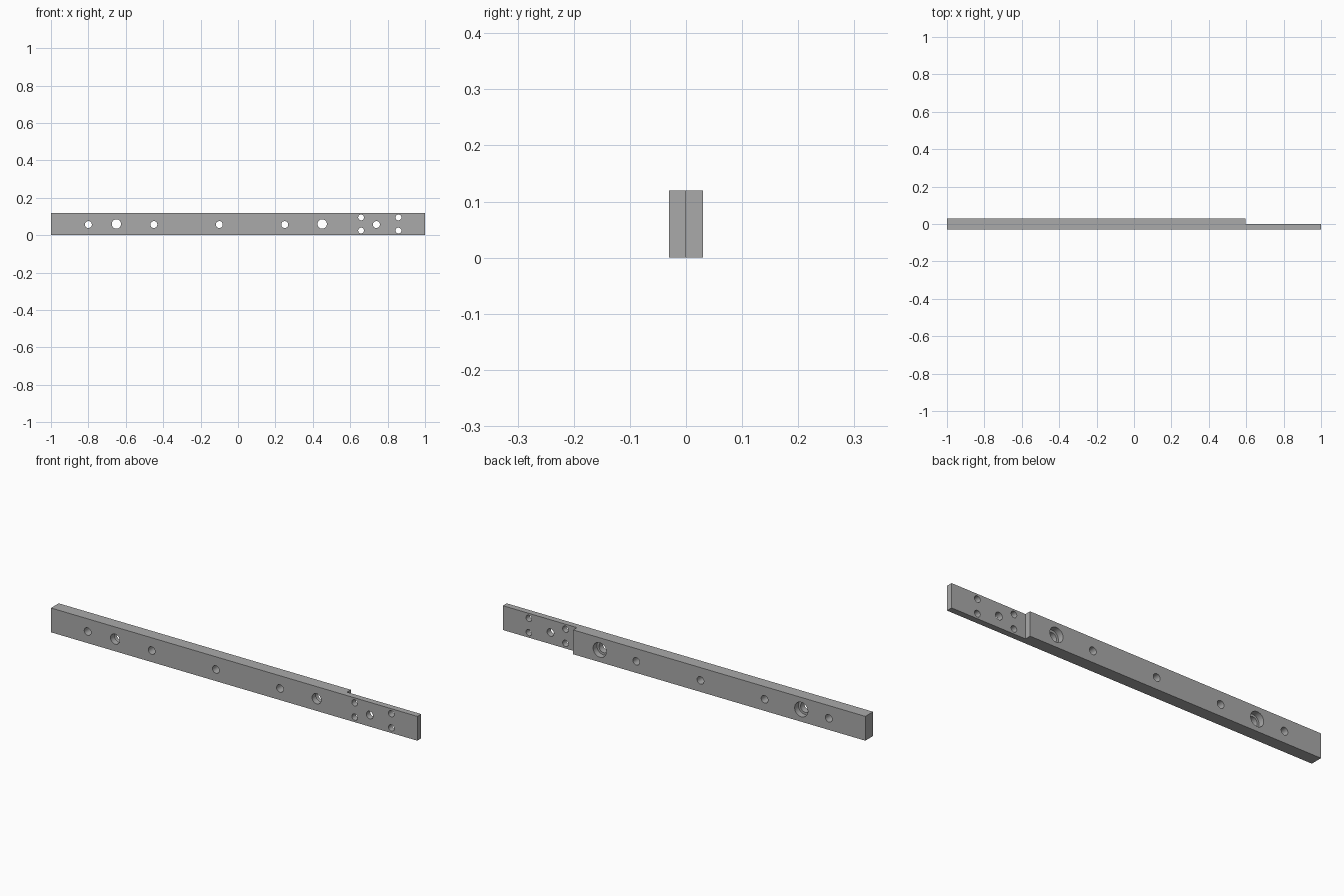
import bpy
import bmesh
from math import pi, radians
from mathutils import Matrix

cube = bpy.data.objects.get("Cube")
if cube:
    bpy.data.objects.remove(cube, do_unlink=True)

HEIGHT = 0.12
BACK = 0.03
STEP_X = 0.595

steel = bpy.data.materials.new("plain_grey")
steel.use_nodes = True
colour = (0.4, 0.4, 0.4, 1)
steel.diffuse_color = colour
steel.node_tree.nodes["Principled BSDF"].inputs["Base Color"].default_value = colour


def new_object(name, bm):
    bmesh.ops.recalc_face_normals(bm, faces=bm.faces)
    mesh = bpy.data.meshes.new(name)
    bm.to_mesh(mesh)
    bm.free()
    mesh.materials.append(steel)
    obj = bpy.data.objects.new(name, mesh)
    bpy.context.collection.objects.link(obj)
    return obj


def drills(name, holes, y0, y1):
    """One cutter made of cylinders along y; holes are (x, z, radius)."""
    bm = bmesh.new()
    for x, z, r in holes:
        place = Matrix.Translation((x, (y0 + y1) / 2, z)) @ Matrix.Rotation(pi / 2, 4, "X")
        bmesh.ops.create_cone(bm, cap_ends=True, segments=40, radius1=r,
                              radius2=r, depth=y1 - y0, matrix=place)
    cutter = new_object(name, bm)
    cutter.hide_render = True
    return cutter


# Bar with a half-thickness tongue at its left end
outline = [(-1, -BACK), (1, -BACK), (1, 0), (STEP_X, 0), (STEP_X, BACK), (-1, BACK)]
bm = bmesh.new()
base = bm.faces.new([bm.verts.new((x, y, 0)) for x, y in outline])
grown = bmesh.ops.extrude_face_region(bm, geom=[base])["geom"]
bmesh.ops.translate(bm, vec=(0, 0, HEIGHT),
                    verts=[v for v in grown if isinstance(v, bmesh.types.BMVert)])
bar = new_object("stepped_bar", bm)

# Through holes: plain row, two large bores, four small tongue holes
large_x = (-0.65, 0.45)
through = [(x, 0.057, 0.0185) for x in (-0.8, -0.45, -0.1, 0.25, 0.74)]
through += [(x, 0.06, 0.025) for x in large_x]
through += [(x, z, 0.0155) for x in (0.658, 0.858) for z in (0.025, 0.095)]

# Counterbores enter from the back
cutters = [
    drills("through_hole_cutter", through, -0.1, 0.1),
    drills("counterbore_cutter", [(x, 0.06, 0.036) for x in large_x], 0, 0.1),
]

bpy.ops.object.select_all(action="DESELECT")
bpy.context.view_layer.objects.active = bar
bar.select_set(True)
for cutter in cutters:
    mod = bar.modifiers.new(cutter.name, "BOOLEAN")
    mod.operation = "DIFFERENCE"
    mod.solver = "EXACT"
    mod.object = cutter
    bpy.ops.object.modifier_apply(modifier=mod.name)
for cutter in cutters:
    bpy.data.objects.remove(cutter, do_unlink=True)

# Smooth bores, crisp edges
bpy.ops.object.shade_smooth_by_angle(angle=radians(30))
